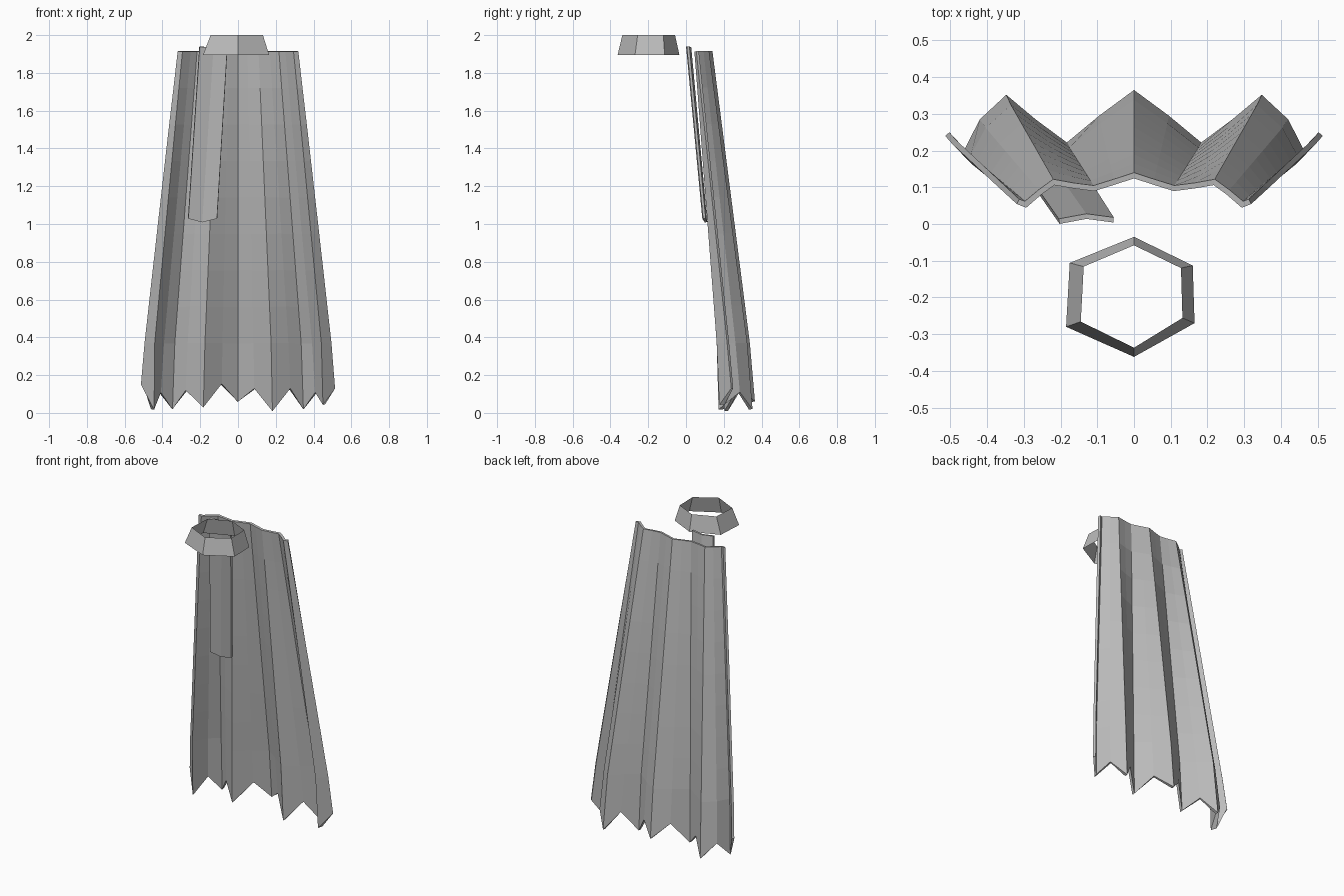
import bpy

if "Cube" in bpy.data.objects:
    bpy.data.objects.remove(bpy.data.objects["Cube"])

cloth = bpy.data.materials.new("grey cloth")
cloth.diffuse_color = (0.5, 0.5, 0.5, 1)
cloth.use_nodes = True
cloth.node_tree.nodes["Principled BSDF"].inputs["Base Color"].default_value = cloth.diffuse_color


def make(name, verts, faces, thickness=0):
    mesh = bpy.data.meshes.new(name)
    mesh.from_pydata(verts, [], faces)
    mesh.materials.append(cloth)
    obj = bpy.data.objects.new(name, mesh)
    bpy.context.collection.objects.link(obj)
    if thickness:
        mod = obj.modifiers.new("thickness", 'SOLIDIFY')
        mod.thickness = thickness
        mod.offset = -1
        mod.use_even_offset = True
    return obj


def grid_faces(rows, cols, wrap=False):
    """Quads between successive rows that run left to right, top to bottom."""
    n = cols if wrap else cols - 1
    return [(r * cols + c, r * cols + (c + 1) % cols,
             (r + 1) * cols + (c + 1) % cols, (r + 1) * cols + c)[::-1 if wrap else 1]
            for r in range(rows - 1) for c in range(n)]


def mirrored(half):
    return [(-x, y) for x, y in half[:0:-1]] + half


# Cape: pleat lines at the neck and hem, centre to right edge
TOP_Z, KNEE_Z = 1.915, 0.37
top = mirrored([(0, .14), (.055, .122), (.11, .105), (.165, .112), (.22, .122),
                (.26, .093), (.297, .062), (.313, .068)])
hem = mirrored([(0, .365), (.095, .295), (.183, .222), (.268, .285), (.348, .352),
                (.42, .285), (.461, .205), (.503, .25)])
hem_z = [.15, .02, .11, .02, .12, .03, .155, .06, .13, .01, .13, .02, .11, .045, .13]

verts = []
STEPS = 8
for i in range(STEPS + 1):
    t = i / STEPS
    for (x0, y0), (x1, y1) in zip(top, hem):
        # the flare eases off below the knee line
        kx, ky = x0 + (x1 - x0) * .9, y0 + (y1 - y0) * .88
        verts.append((x0 + (kx - x0) * t, y0 + (ky - y0) * t, TOP_Z + (KNEE_Z - TOP_Z) * t))
verts += [(x, y, z) for (x, y), z in zip(hem, hem_z)]
make("cape", verts, grid_faces(STEPS + 2, len(hem)), 0.015)

# Hanging strip in front of the cape
strip = [(-.205, .014, 1.94), (-.13, .028, 1.935), (-.055, .018, 1.94),
         (-.265, .1, 1.03), (-.19, .113, 1.01), (-.11, .104, 1.03)]
make("hanging_strip", strip, grid_faces(2, 3), 0.014)

# Open tapered six-sided collar
lower = [(0, -.035), (.16, -.113), (.165, -.27), (0, -.362), (-.185, -.28), (-.175, -.106)]
upper = [(0, -.058), (.128, -.12), (.132, -.256), (0, -.337), (-.145, -.266), (-.137, -.116)]
ring = [(x, y, 2.0) for x, y in upper] + [(x, y, 1.895) for x, y in lower]
make("collar", ring, grid_faces(2, 6, wrap=True))
